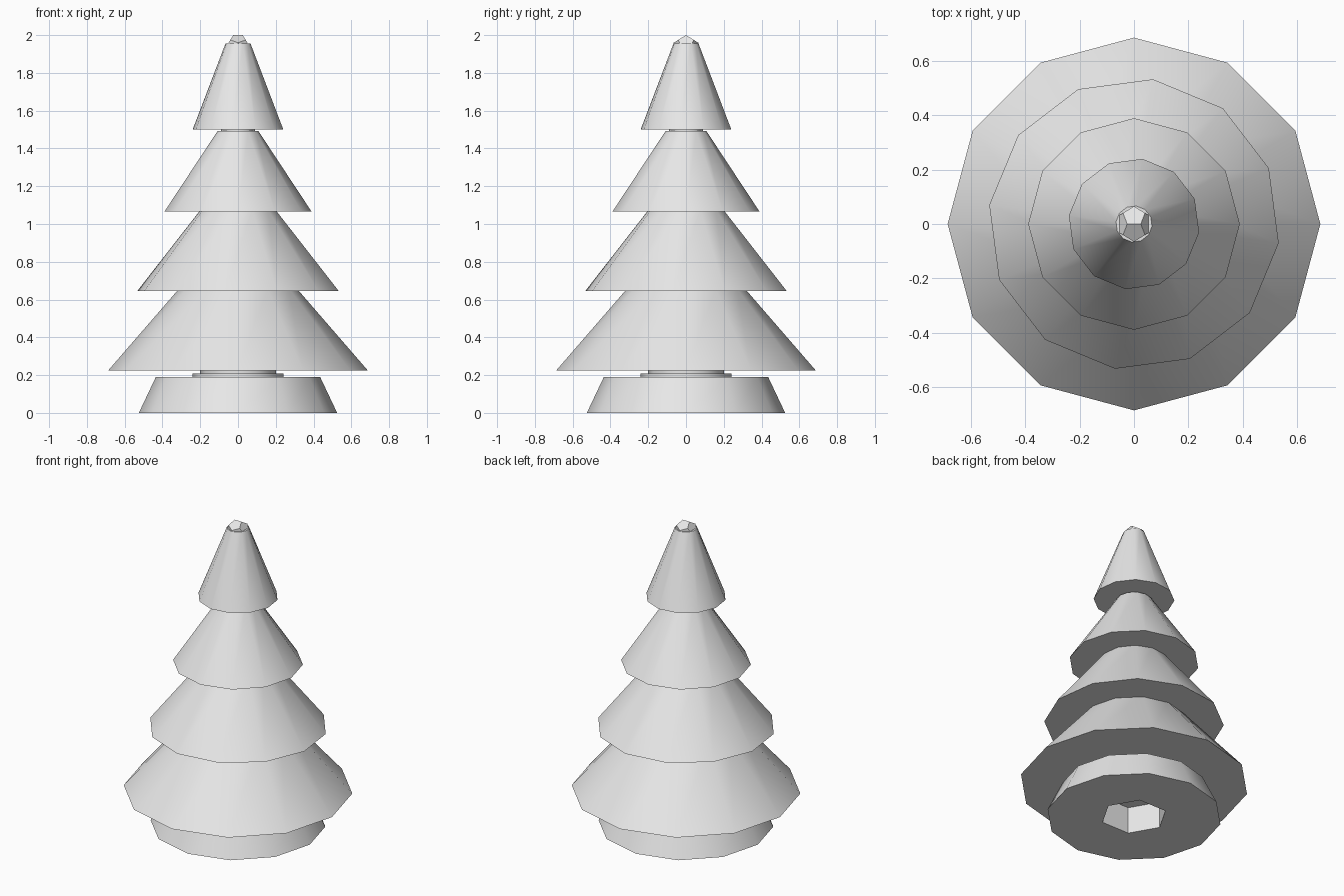
import bpy, bmesh, math
from itertools import product

cube = bpy.data.objects.get("Cube")
if cube:
    bpy.data.objects.remove(cube, do_unlink=True)

grey = bpy.data.materials.new("light_grey")
grey.use_nodes = True
colour = (0.8, 0.8, 0.8, 1)
grey.diffuse_color = colour
grey.node_tree.nodes["Principled BSDF"].inputs["Base Color"].default_value = colour

SIDES = 12


def finish(name, bm, smooth=True):
    bmesh.ops.recalc_face_normals(bm, faces=bm.faces)
    mesh = bpy.data.meshes.new(name)
    bm.to_mesh(mesh)
    bm.free()
    mesh.materials.append(grey)
    obj = bpy.data.objects.new(name, mesh)
    bpy.context.collection.objects.link(obj)
    if smooth:
        bpy.ops.object.select_all(action='DESELECT')
        obj.select_set(True)
        bpy.context.view_layer.objects.active = obj
        bpy.ops.object.shade_smooth_by_angle(angle=math.radians(35))
    return obj


def lathe(name, profile, turn=0.0):
    """Twelve-sided solid from (radius, height, pull) rings, capped at both ends.
    A pull below 1 draws in every second corner, giving a hexagon."""
    bm = bmesh.new()
    rings = []
    for radius, z, pull in profile:
        ring = []
        for i in range(SIDES):
            a = math.radians(turn) + math.tau * i / SIDES
            r = radius * (pull if i % 2 else 1)
            ring.append(bm.verts.new((r * math.cos(a), r * math.sin(a), z)))
        rings.append(ring)
    for low, high in zip(rings, rings[1:]):
        for i in range(SIDES):
            j = (i + 1) % SIDES
            bm.faces.new((low[i], low[j], high[j], high[i]))
    bm.faces.new(rings[0])
    bm.faces.new(rings[-1])
    return finish(name, bm)


# Pot with a hexagonal socket underneath
hexagon = math.cos(math.pi / 6)
lathe("pot", [(0.2, 0.175, hexagon), (0.2, 0, hexagon),
              (0.525, 0, 1), (0.435, 0.19, 1)])

# Trunk collar, trunk and the thin core between the tiers
lathe("trunk_collar", [(0.24, 0.185, 1), (0.24, 0.208, 1)])
lathe("trunk", [(0.2, 0.2, 1), (0.2, 0.24, 1)])
lathe("core", [(0.09, 0.24, 1), (0.09, 1.52, 1)])

# Four branch tiers: bottom radius, bottom height, top radius, top height, turn
tiers = [
    (0.687, 0.225, 0.31, 0.66, 0),
    (0.538, 0.645, 0.2, 1.075, -7.5),
    (0.39, 1.065, 0.108, 1.492, 0),
    (0.242, 1.5, 0.067, 1.955, -7.5),
]
for n, (r0, z0, r1, z1, turn) in enumerate(tiers, 1):
    lathe(f"branch_tier_{n}", [(r0, z0, 1), (r1, z1, 1)], turn)

# Dodecahedron tip, standing on an edge
phi = (1 + math.sqrt(5)) / 2
size = 0.0405
points = list(product((-1, 1), repeat=3))
for s, t in product((-1, 1), repeat=2):
    points += [(s / phi, 0, t * phi), (s * phi, t / phi, 0), (0, s * phi, t / phi)]
bm = bmesh.new()
for x, y, z in points:
    bm.verts.new((x * size, y * size, z * size + 2 - phi * size))
bmesh.ops.convex_hull(bm, input=bm.verts)
bmesh.ops.dissolve_limit(bm, angle_limit=0.05, verts=bm.verts, edges=bm.edges)
finish("tip", bm, smooth=False)
